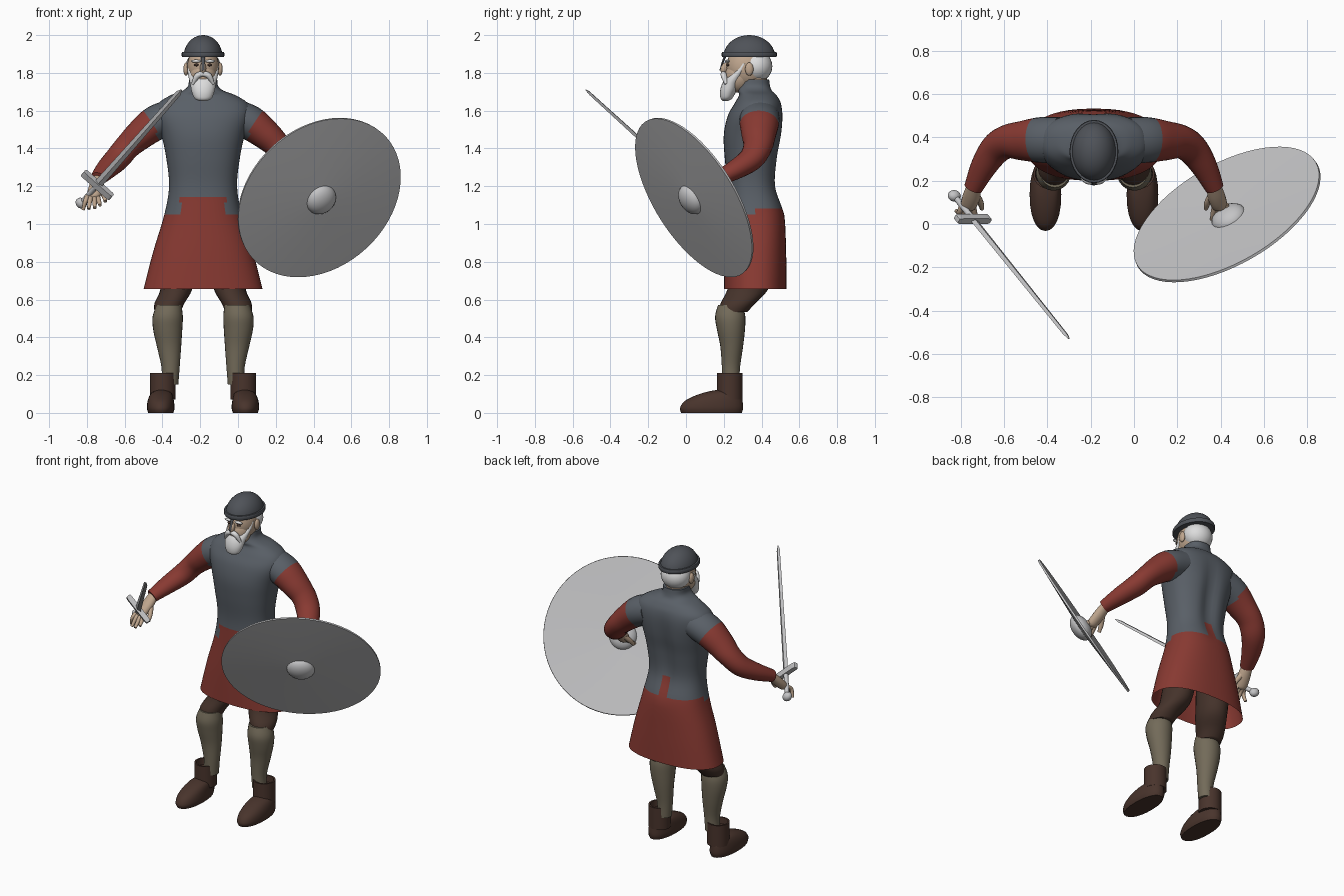
import bpy, bmesh, math
from mathutils import Vector, Matrix

if "Cube" in bpy.data.objects:
    bpy.data.objects.remove(bpy.data.objects["Cube"])

MID = -0.185  # the body's own centre line


def material(name, rgb):
    m = bpy.data.materials.new(name)
    m.use_nodes = True
    m.diffuse_color = (*rgb, 1)
    m.node_tree.nodes["Principled BSDF"].inputs["Base Color"].default_value = (*rgb, 1)
    return m


SLATE = material("slate tunic", (0.10, 0.115, 0.135))
RED = material("red cloth", (0.25, 0.042, 0.032))
TROUSER = material("dark brown trousers", (0.06, 0.033, 0.024))
BOOT = material("brown boot leather", (0.066, 0.034, 0.025))
WRAP = material("khaki leg wrap", (0.17, 0.145, 0.10))
SKIN = material("skin", (0.52, 0.38, 0.27))
HAIR = material("white hair", (0.72, 0.72, 0.72))
IRON = material("helmet iron", (0.078, 0.085, 0.098))
STEEL = material("pale steel", (0.55, 0.55, 0.56))


def smooth(keys, steps):
    """Catmull-Rom interpolation through tuples."""
    out = []
    for i in range(len(keys) - 1):
        quad = [keys[max(i - 1, 0)], keys[i], keys[i + 1], keys[min(i + 2, len(keys) - 1)]]
        for s in range(steps):
            t = s / steps
            out.append(tuple(b + 0.5 * t * (c - a + t * (2*a - 5*b + 4*c - d + t * (3*(b - c) + d - a)))
                             for a, b, c, d in zip(*quad)))
    return out + [keys[-1]]


def finish(name, bm, mats, matrix, rule=None, angle=50):
    bmesh.ops.recalc_face_normals(bm, faces=bm.faces)
    if rule:
        for f in bm.faces:
            f.material_index = rule(f.calc_center_median())
    me = bpy.data.meshes.new(name)
    bm.to_mesh(me)
    bm.free()
    for m in mats:
        me.materials.append(m)
    ob = bpy.data.objects.new(name, me)
    bpy.context.collection.objects.link(ob)
    ob.matrix_world = matrix or Matrix()
    bpy.ops.object.select_all(action='DESELECT')
    ob.select_set(True)
    bpy.context.view_layer.objects.active = ob
    bpy.ops.object.shade_smooth_by_angle(angle=math.radians(angle))
    return ob


def loft(name, rings, mats, matrix=None, rule=None, caps=(True, True), angle=50):
    bm = bmesh.new()
    rows = [[bm.verts.new(p) for p in r] for r in rings]
    n = len(rows[0])
    for a, b in zip(rows, rows[1:]):
        for i in range(n):
            j = (i + 1) % n
            bm.faces.new((a[i], a[j], b[j], b[i]))
    for row, cap in ((rows[0], caps[0]), (rows[-1], caps[1])):
        if cap:
            bm.faces.new(row)
    return finish(name, bm, mats, matrix, rule, angle)


def oval(n, power=2):
    pts = []
    for i in range(n):
        a = 2 * math.pi * i / n
        pts.append([math.copysign(abs(v) ** (2 / power), v) for v in (math.cos(a), math.sin(a))])
    return pts


def column(name, keys, mats, n=24, steps=4, power=2, **kw):
    """Stacked ovals; each key is z, centre x, half width, centre y, half depth."""
    keys = smooth(keys, steps) if steps > 1 else keys
    rings = [[(cx + hw * c, cy + hd * s, z) for c, s in oval(n, power)] for z, cx, hw, cy, hd in keys]
    return loft(name, rings, mats, **kw)


def tube(name, keys, mats, n=16, steps=5, flat=1.0, **kw):
    """Round tube along a path; each key is x, y, z, radius."""
    keys = smooth(keys, steps)
    rings = []
    for i, (x, y, z, r) in enumerate(keys):
        along = Vector(keys[min(i + 1, len(keys) - 1)][:3]) - Vector(keys[max(i - 1, 0)][:3])
        q = along.to_track_quat('Z', 'Y')
        rings.append([Vector((x, y, z)) + q @ Vector((r * c, r * s * flat, 0)) for c, s in oval(n)])
    return loft(name, rings, mats, **kw)


def ball(name, at, size, mat, tilt=0, matrix=None):
    bm = bmesh.new()
    bmesh.ops.create_uvsphere(bm, u_segments=24, v_segments=14, radius=1)
    m = Matrix.Translation(at) @ Matrix.Rotation(tilt, 4, 'X') @ Matrix.Diagonal((*size, 1))
    bmesh.ops.transform(bm, matrix=m, verts=bm.verts)
    return finish(name, bm, [mat], matrix)


# Tunic and skirt in one body, with an uneven colour border at the hips
def tunic_colour(p):
    u = abs(p.x - MID)
    if p.y < 0.36:
        top = 1.145 if u < 0.12 else 1.06
    else:
        top = 1.2 if u < 0.035 else 1.07
    return int(p.z < top)


body_keys = [(z, MID, hw, (a + b) / 2, (b - a) / 2) for z, hw, a, b in (
    (0.655, 0.315, 0.20, 0.533), (0.85, 0.265, 0.205, 0.53), (1.05, 0.205, 0.215, 0.52),
    (1.2, 0.18, 0.22, 0.48), (1.35, 0.195, 0.205, 0.49), (1.47, 0.22, 0.2, 0.51),
    (1.57, 0.25, 0.22, 0.515), (1.635, 0.24, 0.255, 0.505), (1.68, 0.175, 0.28, 0.48),
    (1.705, 0.11, 0.275, 0.455), (1.73, 0.08, 0.28, 0.445), (1.765, 0.075, 0.295, 0.44))]
body = column("tunic_and_skirt", body_keys, [SLATE, RED], n=56, steps=5, power=2.35,
              rule=tunic_colour, caps=(False, True))
for v in body.data.vertices:  # shallow groove down the spine
    if v.co.y > 0.4 and 1.05 < v.co.z < 1.65:
        v.co.y -= 0.025 * math.exp(-((v.co.x - MID) / 0.05) ** 2) * math.sin((v.co.z - 1.05) / 0.6 * math.pi)

# Limbs, built once for each side
for s, side in ((-1, "right"), (1, "left")):
    def X(u):
        return MID + s * u

    def path(*keys):
        return [(X(u), *rest) for u, *rest in keys]

    def stack(*keys):
        return [(z, X(u), hw, cy, hd) for z, u, hw, cy, hd in keys]

    tube(side + "_arm", path(
        (0.16, 0.39, 1.57, 0.105), (0.25, 0.388, 1.535, 0.105), (0.33, 0.385, 1.475, 0.092),
        (0.40, 0.38, 1.41, 0.078), (0.455, 0.345, 1.345, 0.072), (0.51, 0.265, 1.29, 0.06),
        (0.558, 0.165, 1.238, 0.043)), [SLATE, RED], n=24, flat=0.88,
        rule=lambda p: int(0.9 * abs(p.x - MID) - 0.44 * p.z > -0.43))

    # Hand with spread fingers
    tube(side + "_palm", path((0.553, 0.18, 1.245, 0.032), (0.565, 0.13, 1.195, 0.04),
                              (0.58, 0.085, 1.15, 0.036), (0.583, 0.072, 1.135, 0.02)), [SKIN], flat=0.75)
    for k, (u, y, z) in enumerate(((0.545, 0.02, 1.1), (0.573, 0.01, 1.085),
                                   (0.605, 0.022, 1.08), (0.635, 0.06, 1.075))):
        base = 0.56 + 0.016 * k
        tube(f"{side}_finger_{k + 1}", path((base, 0.09, 1.15, 0.014), ((base + u) / 2, 0.055, 1.125, 0.013),
                                           (u, y, z, 0.009)), [SKIN], n=10)
    tube(side + "_thumb", path((0.548, 0.14, 1.2, 0.017), (0.525, 0.10, 1.155, 0.015),
                               (0.517, 0.07, 1.12, 0.01)), [SKIN], n=10)

    # Leg and boot
    column(side + "_thigh", stack((0.92, 0.11, 0.095, 0.38, 0.1), (0.75, 0.13, 0.09, 0.35, 0.11),
                                  (0.65, 0.143, 0.084, 0.325, 0.107), (0.58, 0.178, 0.079, 0.275, 0.092),
                                  (0.535, 0.187, 0.07, 0.25, 0.075)), [TROUSER])
    column(side + "_lower_leg", stack((0.15, 0.175, 0.044, 0.238, 0.045), (0.24, 0.172, 0.048, 0.238, 0.048),
                                      (0.35, 0.18, 0.064, 0.242, 0.06), (0.44, 0.187, 0.077, 0.238, 0.074),
                                      (0.51, 0.187, 0.08, 0.234, 0.08), (0.57, 0.18, 0.066, 0.235, 0.066)), [WRAP])
    column(side + "_boot_shaft", stack((0.07, 0.213, 0.068, 0.232, 0.068), (0.212, 0.213, 0.068, 0.232, 0.068),
                                       (0.212, 0.213, 0.058, 0.232, 0.058), (0.17, 0.213, 0.056, 0.232, 0.056)),
           [BOOT], steps=1)
    column(side + "_shoe", stack((0, 0.224, 0.066, 0.135, 0.16), (0.025, 0.224, 0.073, 0.135, 0.167),
                                 (0.06, 0.224, 0.07, 0.145, 0.155), (0.09, 0.222, 0.062, 0.17, 0.125),
                                 (0.11, 0.22, 0.048, 0.195, 0.09), (0.121, 0.22, 0.02, 0.205, 0.045)),
           [BOOT], power=2.2)

    # Paired face parts
    ball(side + "_ear", (X(0.09), 0.335, 1.82), (0.014, 0.022, 0.035), SKIN)
    ball(side + "_eyebrow", (X(0.037), 0.218, 1.862), (0.027, 0.012, 0.008), HAIR)
    ball(side + "_eye", (X(0.035), 0.222, 1.842), (0.012, 0.008, 0.007), TROUSER)
    tube(side + "_moustache", path((0, 0.197, 1.795, 0.014), (0.03, 0.2, 1.785, 0.016),
                                   (0.055, 0.212, 1.74, 0.008)), [HAIR], n=10)

# Head, hair and beard
ball("head", (MID, 0.325, 1.83), (0.085, 0.112, 0.115), SKIN)
ball("jaw", (MID, 0.28, 1.78), (0.072, 0.075, 0.085), SKIN)
ball("neck", (MID, 0.36, 1.755), (0.066, 0.07, 0.08), SKIN)
ball("hair", (MID, 0.372, 1.835), (0.092, 0.085, 0.085), HAIR)
ball("nose", (MID, 0.203, 1.825), (0.017, 0.02, 0.03), SKIN, -0.3)
column("beard", [(z, MID, hw, (a + b) / 2, (b - a) / 2) for z, hw, a, b in (
    (1.652, 0.02, 0.195, 0.225), (1.665, 0.045, 0.183, 0.245), (1.70, 0.06, 0.18, 0.265),
    (1.74, 0.068, 0.19, 0.285), (1.775, 0.076, 0.212, 0.305), (1.81, 0.082, 0.25, 0.32),
    (1.85, 0.084, 0.28, 0.335))], [HAIR])

# Helmet with rim band and nose guard
dome = [(1.885 + 0.115 * math.sin(a), MID, 0.103 * math.cos(a), 0.335, 0.137 * math.cos(a))
        for a in (math.radians(d) for d in range(0, 90, 8))]
column("helmet_dome", dome, [IRON], n=32, steps=1)
column("helmet_band", [(z, MID, 0.1 + g, 0.335, 0.133 + g) for z, g in (
    (1.884, 0), (1.884, 0.01), (1.89, 0.013), (1.905, 0.013), (1.911, 0.01), (1.911, 0))],
       [IRON], n=32, steps=1)
tube("nose_guard", [(MID, 0.208, 1.89, 0.011), (MID, 0.194, 1.855, 0.009), (MID, 0.181, 1.812, 0.007)],
     [IRON], n=8, flat=0.6)

# Round shield: shallow cone with a boss, tipped forward and outward
facing = Vector((0.436, -0.761, -0.477)).to_track_quat('Z', 'Y').to_matrix().to_4x4()
shield_frame = Matrix.Translation((0.43, 0.043, 1.14)) @ facing
column("shield", [(z, 0, r, 0, r) for z, r in ((0.01, 0.004), (-0.008, 0.476), (0.004, 0.478), (0.03, 0.004))],
       [STEEL], n=64, steps=1, matrix=shield_frame, angle=30)
ball("shield_boss", (0, 0, 0.02), (0.085, 0.085, 0.055), STEEL, matrix=shield_frame)

# Sword, built upright from its pommel and then aimed
pommel, tip = Vector((-0.83, 0.13, 1.11)), Vector((-0.30, -0.53, 1.71))
axis = (tip - pommel).normalized()
across = Vector((0.6, 0, -0.53)).normalized()
sword_frame = Matrix.Translation(pommel) @ Matrix((across, axis.cross(across), axis)).transposed().to_4x4()
length = (tip - pommel).length
ball("sword_pommel", (0, 0, 0), (0.032, 0.026, 0.028), STEEL, matrix=sword_frame)
column("sword_grip", [(0, 0, 0.014, 0, 0.014), (0.17, 0, 0.014, 0, 0.014)], [STEEL], n=12, steps=1,
       matrix=sword_frame)
column("sword_guard", [(0.15, 0, 0.1, 0, 0.016), (0.185, 0, 0.1, 0, 0.016)], [STEEL], n=20, steps=1, power=7,
       matrix=sword_frame, angle=30)
column("sword_blade", [(0.17, 0, 0.023, 0, 0.01), (length - 0.03, 0, 0.015, 0, 0.007),
                       (length, 0, 0.004, 0, 0.003)], [STEEL], n=4, steps=1, matrix=sword_frame, angle=20)
